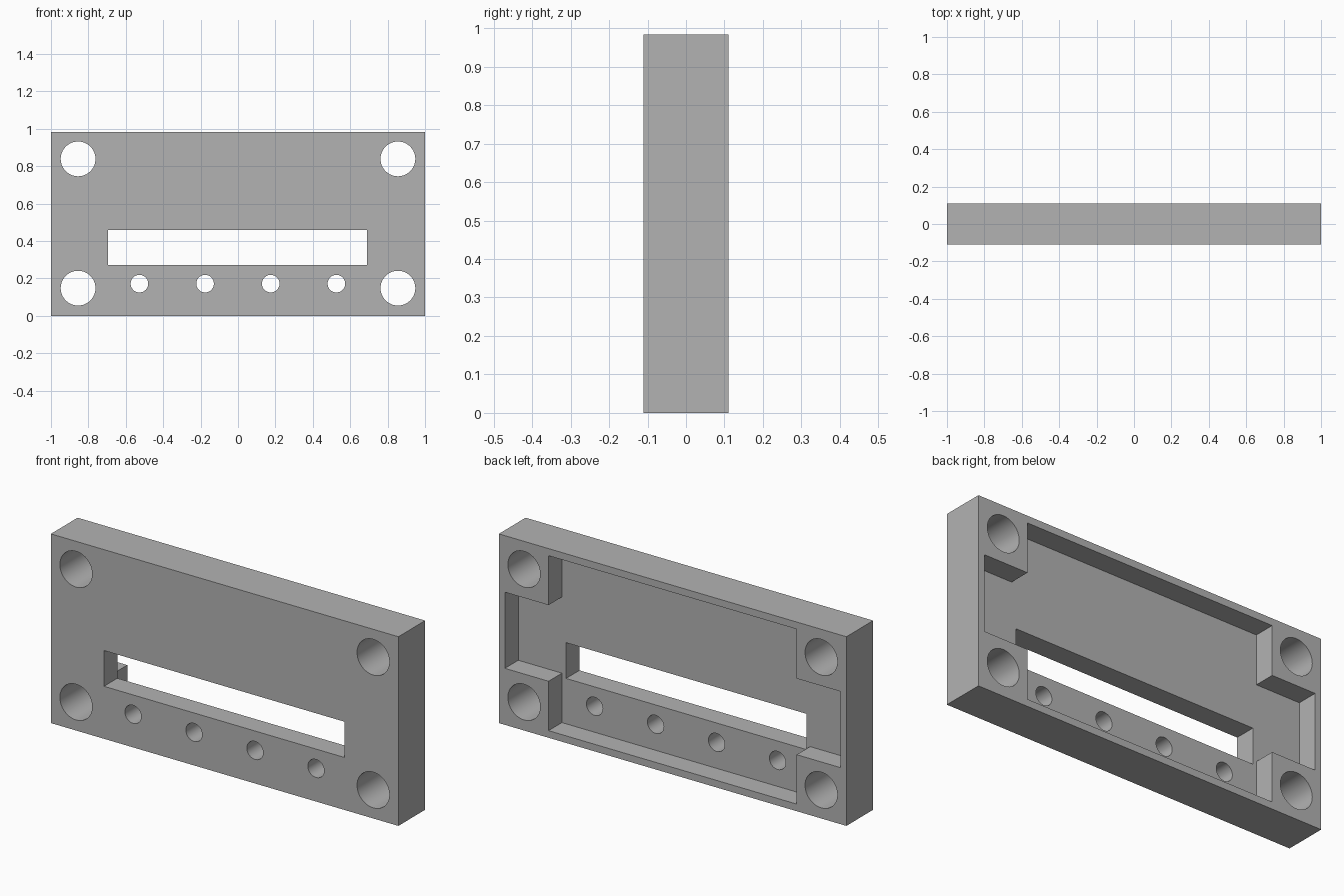
import bpy
import bmesh
import math

if "Cube" in bpy.data.objects:
    bpy.data.objects.remove(bpy.data.objects["Cube"], do_unlink=True)

WIDTH, HEIGHT, DEPTH = 2.0, 0.984, 0.22
HALF = DEPTH / 2
MID = HEIGHT / 2

grey = bpy.data.materials.new("grey")
grey.use_nodes = True
grey.diffuse_color = (0.45, 0.45, 0.45, 1)
grey.node_tree.nodes["Principled BSDF"].inputs["Base Color"].default_value = grey.diffuse_color


def prism(name, profile, y0, y1):
    """Extrude an x-z outline from y0 to y1."""
    bm = bmesh.new()
    face = bm.faces.new([bm.verts.new((x, y0, z)) for x, z in profile])
    moved = bmesh.ops.extrude_face_region(bm, geom=[face])["geom"]
    verts = [v for v in moved if isinstance(v, bmesh.types.BMVert)]
    bmesh.ops.translate(bm, verts=verts, vec=(0, y1 - y0, 0))
    bmesh.ops.recalc_face_normals(bm, faces=bm.faces)
    mesh = bpy.data.meshes.new(name)
    bm.to_mesh(mesh)
    bm.free()
    mesh.materials.append(grey)
    obj = bpy.data.objects.new(name, mesh)
    bpy.context.collection.objects.link(obj)
    return obj


def rect(x0, x1, z0, z1):
    return [(x0, z0), (x1, z0), (x1, z1), (x0, z1)]


def circle(x, z, r, n=64):
    return [(x + r * math.cos(math.tau * i / n), z + r * math.sin(math.tau * i / n))
            for i in range(n)]


# Plate
plate = prism("mounting_plate", rect(-WIDTH / 2, WIDTH / 2, 0, HEIGHT), -HALF, HALF)

# Cross-shaped pocket in the back, leaving four corner blocks
ox, ix, oz, iz = 0.965, 0.714, 0.455, 0.198
quarter = [(ox, iz), (ix, iz), (ix, oz)]
cross = quarter + [(-x, z) for x, z in reversed(quarter)]
cross += [(-x, -z) for x, z in quarter] + [(x, -z) for x, z in reversed(quarter)]
cutters = [prism("pocket_cutter", [(x, MID + z) for x, z in cross], 0, HALF + 0.1)]

# Through slot
cutters.append(prism("slot_cutter", rect(-0.694, 0.69, 0.273, 0.459), -0.3, 0.3))

# Corner bolt holes
for x in (-0.855, 0.855):
    for z in (0.148, 0.839):
        cutters.append(prism("bolt_hole_cutter", circle(x, z, 0.093), -0.3, 0.3))

# Row of small holes below the slot
for i in range(4):
    cutters.append(prism("small_hole_cutter",
                         circle(-0.527 + 0.351 * i, 0.172, 0.047, 48), -0.3, 0.3))

# Cut and bake the result
for cutter in cutters:
    cutter.hide_render = True
    mod = plate.modifiers.new(cutter.name, "BOOLEAN")
    mod.operation = "DIFFERENCE"
    mod.solver = "EXACT"
    mod.object = cutter
bpy.context.view_layer.update()
graph = bpy.context.evaluated_depsgraph_get()
baked = bpy.data.meshes.new_from_object(plate.evaluated_get(graph))
plate.modifiers.clear()
plate.data = baked
for cutter in cutters:
    bpy.data.objects.remove(cutter, do_unlink=True)

# Smooth hole walls, sharp edges elsewhere
bpy.ops.object.select_all(action="DESELECT")
plate.select_set(True)
bpy.context.view_layer.objects.active = plate
bpy.ops.object.shade_smooth_by_angle(angle=math.radians(30))
